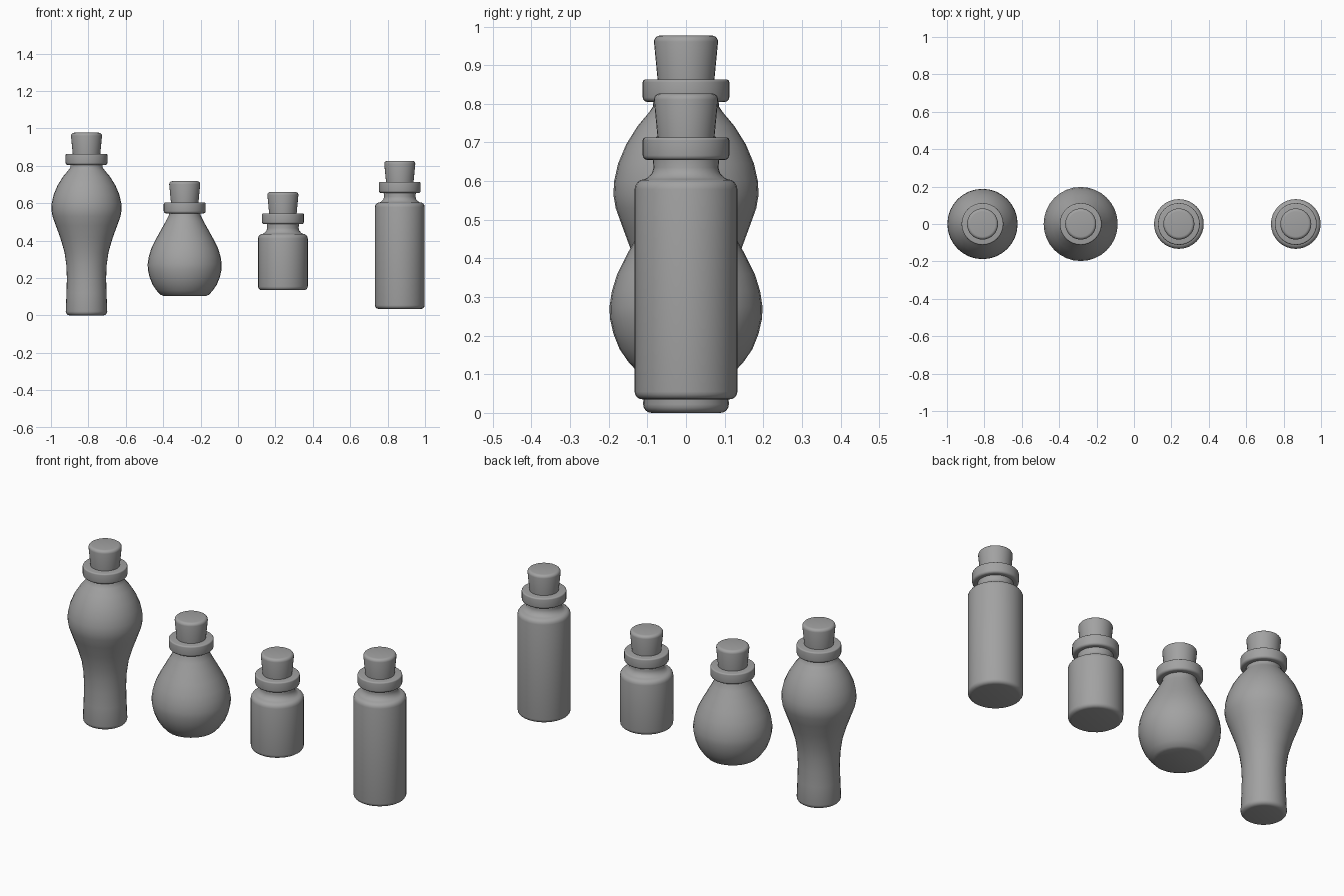
import bpy, bmesh, math

cube = bpy.data.objects.get("Cube")
if cube:
    bpy.data.objects.remove(cube, do_unlink=True)

SIDES = 32

grey = bpy.data.materials.new("plain_grey")
grey.use_nodes = True
COLOUR = (0.36, 0.36, 0.36, 1)
grey.diffuse_color = COLOUR
grey.node_tree.nodes["Principled BSDF"].inputs["Base Color"].default_value = COLOUR


def lathe(name, x, z, profile):
    """Spin (radius, height) points around a vertical axis, with capped ends."""
    bm = bmesh.new()
    rings = []
    for r, h in profile:
        rings.append([bm.verts.new((r * math.cos(math.tau * i / SIDES),
                                    r * math.sin(math.tau * i / SIDES), h))
                      for i in range(SIDES)])
    for a, b in zip(rings, rings[1:]):
        for i in range(SIDES):
            j = (i + 1) % SIDES
            bm.faces.new((a[i], a[j], b[j], b[i]))
    bm.faces.new(rings[0][::-1])
    bm.faces.new(rings[-1])
    mesh = bpy.data.meshes.new(name)
    bm.to_mesh(mesh)
    bm.free()
    mesh.materials.append(grey)
    obj = bpy.data.objects.new(name, mesh)
    obj.location = (x, 0, z)
    bpy.context.collection.objects.link(obj)
    bpy.ops.object.select_all(action='DESELECT')
    obj.select_set(True)
    bpy.context.view_layer.objects.active = obj
    bpy.ops.object.shade_smooth_by_angle(angle=math.radians(40))
    return obj


def rounded(r, h, size, up):
    """Rounded rim points from the flat end (up=-1) or towards it (up=1)."""
    steps = [math.pi / 2 * k / 4 for k in range(5)]
    pts = [(r - size + size * math.cos(a), h - up * size * (1 - math.sin(a))) for a in steps]
    return pts if up > 0 else pts[::-1]


def straight_body(shoulder):
    """Cylindrical body with a rounded shoulder and a short flared neck."""
    return (rounded(0.133, 0, 0.02, -1) + rounded(0.133, shoulder, 0.026, 1)
            + [(0.098, shoulder + 0.005), (0.088, shoulder + 0.016),
               (0.084, shoulder + 0.03), (0.087, shoulder + 0.06)])


# Bodies: profile heights start at each bottle's base
vase = rounded(0.111, 0, 0.022, -1) + [
    (0.107, 0.12), (0.105, 0.2), (0.108, 0.27), (0.118, 0.34), (0.14, 0.415),
    (0.164, 0.48), (0.182, 0.53), (0.188, 0.565), (0.186, 0.6), (0.176, 0.645),
    (0.155, 0.695), (0.125, 0.743), (0.098, 0.775), (0.086, 0.792), (0.084, 0.81)]
flask = [(0.115, 0), (0.13, 0.006), (0.15, 0.028), (0.172, 0.06), (0.188, 0.1),
         (0.197, 0.14), (0.198, 0.17), (0.192, 0.21), (0.178, 0.255), (0.153, 0.305),
         (0.125, 0.355), (0.1, 0.4), (0.085, 0.43), (0.082, 0.45)]

# name, x, base height, body profile, collar underside height
bottles = [
    ("vase_bottle", -0.81, 0.0, vase, 0.805),
    ("round_flask", -0.285, 0.105, flask, 0.546),
    ("short_jar", 0.24, 0.135, straight_body(0.302), 0.488),
    ("tall_bottle", 0.865, 0.035, straight_body(0.57), 0.655),
]

collar = rounded(0.112, 0, 0.012, -1) + rounded(0.112, 0.058, 0.007, 1)
cork = [(0.073, 0)] + rounded(0.083, 0.12, 0.016, 1)

for name, x, base, body, rim in bottles:
    lathe(name + "_body", x, base, body)
    lathe(name + "_collar", x, rim, collar)
    lathe(name + "_cork", x, rim + 0.052, cork)
